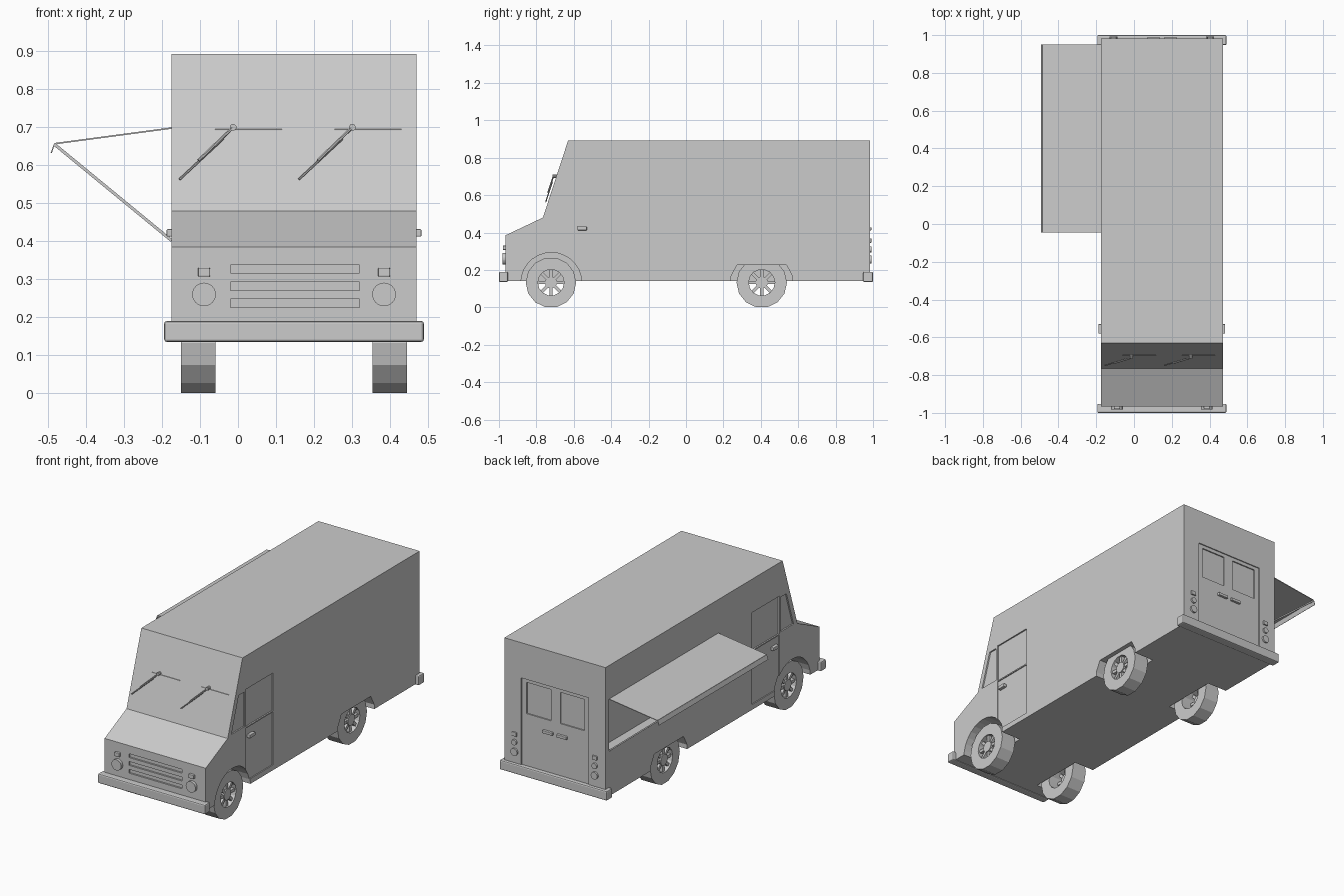
import bpy, bmesh, math
from mathutils import Vector, Matrix

cube = bpy.data.objects.get("Cube")
if cube:
    bpy.data.objects.remove(cube, do_unlink=True)

CX = 0.1475          # centre line of the truck
HALF = 0.3225        # half body width
REAR, FRONT = 0.983, -0.965

grey = bpy.data.materials.new("plain_grey")
grey.use_nodes = True
grey.diffuse_color = (0.6, 0.6, 0.6, 1)
grey.node_tree.nodes["Principled BSDF"].inputs["Base Color"].default_value = (0.6, 0.6, 0.6, 1)


def finish(name, bm):
    bmesh.ops.recalc_face_normals(bm, faces=bm.faces)
    me = bpy.data.meshes.new(name)
    bm.to_mesh(me)
    bm.free()
    me.materials.append(grey)
    ob = bpy.data.objects.new(name, me)
    bpy.context.collection.objects.link(ob)
    return ob


def box(name, x, y, z, bevel=0):
    bm = bmesh.new()
    bmesh.ops.create_cube(bm, size=1)
    for v in bm.verts:
        for i, (a, b) in enumerate((x, y, z)):
            v.co[i] = a if v.co[i] < 0 else b
    if bevel:
        bmesh.ops.bevel(bm, geom=bm.edges[:], offset=bevel, segments=2, affect='EDGES', profile=0.5)
    return finish(name, bm)


def side_prism(name, x0, x1, outline):
    """Extrude a (y, z) outline along x."""
    bm = bmesh.new()
    f = bm.faces.new([bm.verts.new((x0, y, z)) for y, z in outline])
    ext = bmesh.ops.extrude_face_region(bm, geom=[f])["geom"]
    bmesh.ops.translate(bm, vec=(x1 - x0, 0, 0), verts=[g for g in ext if isinstance(g, bmesh.types.BMVert)])
    return finish(name, bm)


def rod(name, p, q, r, sides=8):
    p, q = Vector(p), Vector(q)
    d = q - p
    bm = bmesh.new()
    m = Matrix.Translation((p + q) / 2) @ d.to_track_quat('Z', 'Y').to_matrix().to_4x4()
    bmesh.ops.create_cone(bm, cap_ends=True, segments=sides, radius1=r, radius2=r, depth=d.length, matrix=m)
    return finish(name, bm)


def slab(name, p, q, y0, y1, t):
    """Sloping panel between two (x, z) points."""
    d = Vector((q[0] - p[0], q[1] - p[1])).normalized() * t / 2
    n = (-d.y, d.x)
    bm = bmesh.new()
    ring = [(p[0] + n[0], p[1] + n[1]), (q[0] + n[0], q[1] + n[1]),
            (q[0] - n[0], q[1] - n[1]), (p[0] - n[0], p[1] - n[1])]
    f = bm.faces.new([bm.verts.new((x, y0, z)) for x, z in ring])
    ext = bmesh.ops.extrude_face_region(bm, geom=[f])["geom"]
    bmesh.ops.translate(bm, vec=(0, y1 - y0, 0), verts=[g for g in ext if isinstance(g, bmesh.types.BMVert)])
    return finish(name, bm)


# body shell
body = side_prism("body", CX - HALF, CX + HALF, [
    (FRONT, 0.14), (FRONT, 0.385), (-0.765, 0.48), (-0.63, 0.893), (REAR, 0.893), (REAR, 0.14)])

# recesses: wheel arches, cab doors, side windows
cutters = []
arch = [(-0.72 + 0.163 * math.cos(math.pi * i / 14), 0.13 + 0.163 * math.sin(math.pi * i / 14)) for i in range(15)]
arch += [(-0.883, 0.1), (-0.557, 0.1)]
rear_arch = [(0.24, 0.1), (0.24, 0.165), (0.272, 0.225), (0.538, 0.225), (0.57, 0.165), (0.57, 0.1)]
quarter = [(-0.73, 0.49), (-0.61, 0.49), (-0.61, 0.69), (-0.665, 0.69)]
for s in (-1, 1):
    def span(depth):
        return sorted((CX + s * (HALF - depth), CX + s * (HALF + 0.05)))
    cutters += [
        side_prism("arch_cut", *span(0.125), arch),
        side_prism("rear_arch_cut", *span(0.125), rear_arch),
        side_prism("quarter_window_cut", *span(0.008), quarter),
        box("door_cut", span(0.006), (-0.6, -0.352), (0.17, 0.475)),
        box("door_window_cut", span(0.008), (-0.6, -0.352), (0.482, 0.7))]

# serving hatch and grille slots
cutters.append(box("hatch_cut", (-0.25, -0.115), (-0.045, 0.95), (0.4, 0.695)))
for z in (0.226, 0.271, 0.316):
    cutters.append(box("grille_cut", (-0.02, 0.32), (-1.1, FRONT + 0.01), (z, z + 0.022)))

# rear door with two windows
cutters.append(box("rear_door_cut", (CX - 0.215, CX + 0.215), (REAR - 0.006, 1.1), (0.19, 0.69)))
for a, b in ((-0.185, -0.03), (0.03, 0.185)):
    cutters.append(box("rear_window_cut", (CX + a, CX + b), (REAR - 0.013, 1.1), (0.49, 0.67)))

for c in cutters:
    c.hide_render = True
    m = body.modifiers.new("cut", 'BOOLEAN')
    m.object, m.operation, m.solver = c, 'DIFFERENCE', 'EXACT'
bpy.context.view_layer.update()
cut_mesh = bpy.data.meshes.new_from_object(body.evaluated_get(bpy.context.evaluated_depsgraph_get()))
body.modifiers.clear()
body.data = cut_mesh
for c in cutters:
    bpy.data.objects.remove(c, do_unlink=True)
cut_mesh.materials.clear()
cut_mesh.materials.append(grey)

# bumpers
box("front_bumper", (CX - 0.342, CX + 0.342), (-1, -0.952), (0.135, 0.19), 0.007)
box("rear_bumper", (CX - 0.342, CX + 0.342), (0.947, 1), (0.135, 0.19), 0.007)


# wheels: open ring with spokes and hub
def wheel(name, x, y, s):
    bm = bmesh.new()
    n, R, rim, w, cz = 14, 0.135, 0.07, 0.045, 0.1325
    section = [(-w, rim), (-w, R), (w, R), (w, rim)]
    rings = []
    for i in range(n):
        a = 2 * math.pi * (i + 0.5) / n - math.pi / 2
        rings.append([bm.verts.new((x + u, y + r * math.cos(a), cz + r * math.sin(a))) for u, r in section])
    for i in range(n):
        A, B = rings[i], rings[(i + 1) % n]
        for j in range(4):
            k = (j + 1) % 4
            bm.faces.new((A[j], A[k], B[k], B[j]))
    centre = Matrix.Translation((x + s * 0.025, y, cz))
    bmesh.ops.create_cone(bm, cap_ends=True, segments=16, radius1=0.032, radius2=0.032, depth=0.03,
                          matrix=centre @ Matrix.Rotation(math.pi / 2, 4, 'Y'))
    for i in range(8):
        m = centre @ Matrix.Rotation(math.pi * i / 4, 4, 'X') @ Matrix.Translation((0, 0, 0.048))
        bmesh.ops.create_cube(bm, size=1, matrix=m @ Matrix.Diagonal((0.02, 0.017, 0.044, 1)))
    finish(name, bm)


for s, side in ((-1, "right"), (1, "left")):
    for y, end in ((-0.722, "front"), (0.405, "rear")):
        wheel(f"{end}_{side}_wheel", CX + s * 0.252, y, s)
    # lamps
    x = CX + s * 0.237
    rod(side + "_headlight", (x, FRONT + 0.01, 0.26), (x, FRONT - 0.016, 0.26), 0.031, 24)
    box(side + "_signal", (x - 0.016, x + 0.016), (FRONT - 0.014, FRONT + 0.01), (0.307, 0.33), 0.003)
    x = CX + s * 0.256
    rod(side + "_tail_lamp", (x, REAR - 0.01, 0.255), (x, REAR + 0.01, 0.255), 0.021, 20)
    rod(side + "_stop_lamp", (x, REAR - 0.01, 0.31), (x, REAR + 0.01, 0.31), 0.016, 20)
    box(side + "_reverse_lamp", (x - 0.015, x + 0.015), (REAR - 0.01, REAR + 0.008), (0.345, 0.368), 0.002)
    # handles
    x = CX + s * (HALF + 0.003)
    box(side + "_door_handle", (x - 0.01, x + 0.01), (-0.58, -0.53), (0.412, 0.432), 0.003)
    x = CX + s * 0.045
    box(side + "_rear_handle", (x - 0.032, x + 0.032), (REAR - 0.01, REAR + 0.008), (0.412, 0.428), 0.002)


# wipers lying along the sloping windscreen
def on_glass(x, z, lift):
    return (x, -0.765 + (z - 0.48) * 0.327 - lift, z)


for x, side in ((-0.154, "right"), (0.16, "left")):
    rod(side + "_wiper_blade", on_glass(x, 0.563, 0.012), on_glass(x + 0.115, 0.67, 0.012), 0.003, 6)
    rod(side + "_wiper_arm", on_glass(x + 0.05, 0.613, 0.016), on_glass(x + 0.143, 0.702, 0.016), 0.004, 6)
    rod(side + "_wiper_pivot", on_glass(x + 0.141, 0.7, -0.005), on_glass(x + 0.141, 0.7, 0.02), 0.009, 10)
    rod(side + "_wiper_bar", on_glass(x + 0.094, 0.693, 0), on_glass(x + 0.27, 0.693, 0), 0.002, 6)

# awning, valance and struts
wall = CX - HALF
slab("awning", (wall, 0.698), (-0.483, 0.657), -0.045, 0.95, 0.004)
slab("awning_valance", (-0.483, 0.657), (-0.492, 0.632), -0.045, 0.95, 0.003)
for y, end in ((-0.045, "front"), (0.935, "rear")):
    slab(end + "_awning_strut", (wall, 0.402), (-0.483, 0.655), y, y + 0.015, 0.008)
